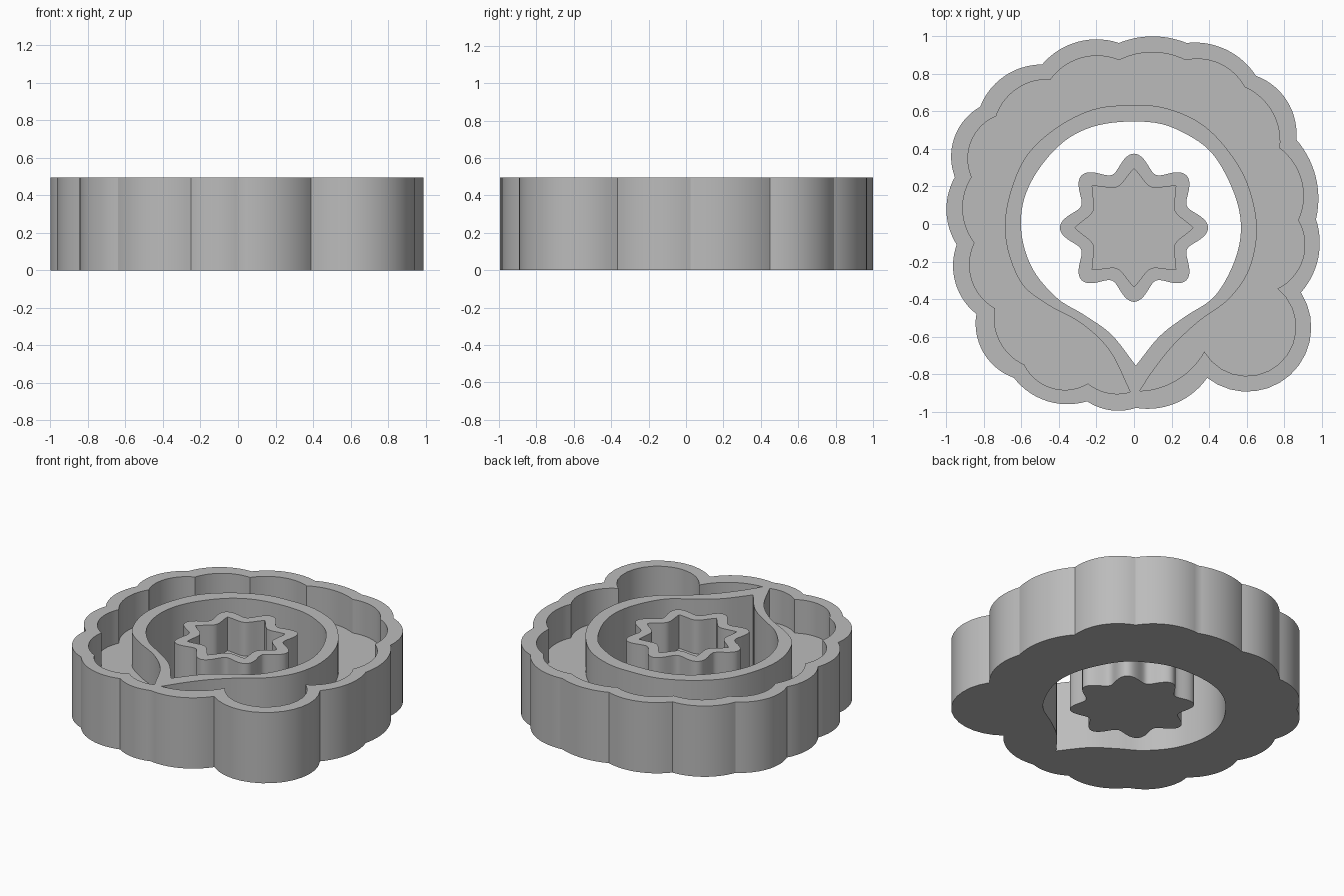
import bpy
import bmesh
from math import atan2, cos, sin, pi, radians
from mathutils import Vector

HEIGHT = 0.495
FLOOR = 0.26

cube = bpy.data.objects.get("Cube")
if cube:
    bpy.data.objects.remove(cube, do_unlink=True)

grey = bpy.data.materials.new("plain grey")
grey.use_nodes = True
grey.diffuse_color = (0.5, 0.5, 0.5, 1)
grey.node_tree.nodes["Principled BSDF"].inputs["Base Color"].default_value = grey.diffuse_color


def arc(a, m, b, steps=14):
    """Points on the circle from a through m to b, without b."""
    a, m, b = Vector(a), Vector(m), Vector(b)
    d = 2 * (a.x * (m.y - b.y) + m.x * (b.y - a.y) + b.x * (a.y - m.y))
    sa, sm, sb = a.length_squared, m.length_squared, b.length_squared
    centre = Vector(((sa * (m.y - b.y) + sm * (b.y - a.y) + sb * (a.y - m.y)) / d,
                     (sa * (b.x - m.x) + sm * (a.x - b.x) + sb * (m.x - a.x)) / d))
    radius = (a - centre).length
    start, mid, end = (atan2(*(p - centre).yx) for p in (a, m, b))
    sweep = (end - start) % (2 * pi)
    if (mid - start) % (2 * pi) > sweep:
        sweep -= 2 * pi
    angles = [start + sweep * i / steps for i in range(steps)]
    return [centre + radius * Vector((cos(t), sin(t))) for t in angles]


def scallops(points):
    """Chain of arcs: cusp, crown, cusp, crown, ... cusp."""
    line = []
    for i in range(0, len(points) - 2, 2):
        line += arc(*points[i:i + 3])
    return line


def smooth_path(points, steps=6):
    """Smooth open path through the points, without the last one."""
    p = [Vector(q) for q in points]
    p = [2 * p[0] - p[1]] + p + [2 * p[-1] - p[-2]]
    line = []
    for a, b, c, d in zip(p, p[1:], p[2:], p[3:]):
        for i in range(steps):
            t = i / steps
            line.append(0.5 * (2 * b + (c - a) * t + (2 * a - 5 * b + 4 * c - d) * t ** 2
                               + (3 * b - a - 3 * c + d) * t ** 3))
    return line


def polar(radius, steps=192):
    """Closed line around the flower centre from a radius rule."""
    angles = [2 * pi * i / steps for i in range(steps)]
    return [Vector((radius(t) * cos(t), radius(t) * sin(t) - 0.02)) for t in angles]


def prism(name, line, low, high):
    bm = bmesh.new()
    base = bm.faces.new([bm.verts.new((p.x, p.y, low)) for p in line])
    top = bmesh.ops.extrude_face_region(bm, geom=[base])["geom"]
    bmesh.ops.translate(bm, vec=(0, 0, high - low),
                        verts=[v for v in top if isinstance(v, bmesh.types.BMVert)])
    bmesh.ops.recalc_face_normals(bm, faces=bm.faces)
    mesh = bpy.data.meshes.new(name)
    bm.to_mesh(mesh)
    bm.free()
    mesh.materials.append(grey)
    obj = bpy.data.objects.new(name, mesh)
    bpy.context.collection.objects.link(obj)
    return obj


def carve(obj, *cutters):
    """Subtract the cutters, then smooth the walls and keep the edges sharp."""
    bpy.ops.object.select_all(action="DESELECT")
    obj.select_set(True)
    bpy.context.view_layer.objects.active = obj
    for cutter in cutters:
        mod = obj.modifiers.new("cut", "BOOLEAN")
        mod.operation = "DIFFERENCE"
        mod.solver = "EXACT"
        mod.object = cutter
        bpy.ops.object.modifier_apply(modifier=mod.name)
        bpy.data.objects.remove(cutter, do_unlink=True)
    bpy.ops.object.shade_smooth_by_angle(angle=radians(25))


# Scalloped outside of the tray
rim_outside = scallops([
    (-.08, .965), (.09, 1), (.28, .965), (.49, .93), (.65, .79), (.81, .665),
    (.865, .45), (.965, .265), (.97, .025), (.98, -.19), (.89, -.365),
    (.844, -.794), (.39, -.82), (.245, -.945), (.01, -.98), (-.1, -.995),
    (-.25, -.945), (-.475, -.94), (-.64, -.82), (-.8, -.69), (-.84, -.48),
    (-.95, -.32), (-.945, -.11), (-1, .08), (-.955, .25), (-.95, .48),
    (-.82, .625), (-.715, .77), (-.49, .85), (-.32, .965), (-.08, .965)])

# Scalloped inside of the rim, from one side of the tip to the other
rim_inside = scallops([
    (-.02, -.895), (-.1, -.905), (-.245, -.85), (-.45, -.87), (-.585, -.75),
    (-.715, -.625), (-.74, -.45), (-.865, -.295), (-.85, -.1), (-.913, .08),
    (-.865, .25), (-.87, .435), (-.735, .575), (-.625, .72), (-.445, .77),
    (-.28, .885), (-.08, .873), (.09, .915), (.275, .873), (.465, .85),
    (.59, .73), (.735, .6), (.775, .405), (.89, .24), (.875, .02),
    (.895, -.2), (.765, -.345), (.785, -.735), (.375, -.68), (.23, -.83),
    (.03, -.89)])

# Drop shaped wall around the opening
drop_outside = smooth_path([
    (.03, -.89), (.11, -.77), (.215, -.64), (.35, -.515), (.505, -.4),
    (.615, -.24), (.655, -.02), (.605, .215), (.495, .4), (.35, .54),
    (.16, .62), (-.02, .633), (-.22, .61), (-.425, .505), (-.585, .345),
    (-.675, .105), (-.68, -.105), (-.6, -.315), (-.46, -.43), (-.28, -.53),
    (-.13, -.675), (-.02, -.895)])
drop_inside = smooth_path([
    (.01, -.755), (.135, -.6), (.27, -.495), (.43, -.385), (.535, -.2),
    (.57, -.02), (.535, .16), (.43, .36), (.295, .47), (.11, .54),
    (-.15, .535), (-.345, .46), (-.495, .31), (-.585, .135), (-.6, -.05),
    (-.54, -.24), (-.41, -.395), (-.265, -.485), (-.12, -.59), (.01, -.755)])

tray = prism("scalloped_tray", rim_outside, 0, HEIGHT)
carve(tray,
      prism("opening_cutter", drop_inside, -0.1, 1),
      prism("pocket_cutter", rim_inside + drop_outside, FLOOR, 1))

# Separate flower cup in the middle of the opening
flower = prism("flower_cup", polar(lambda t: 0.35 + 0.045 * cos(8 * t)), 0, HEIGHT)
carve(flower,
      prism("cup_cutter", polar(lambda t: 0.235 + 0.08 * (1 - abs(sin(4 * t)))), FLOOR, 1))
